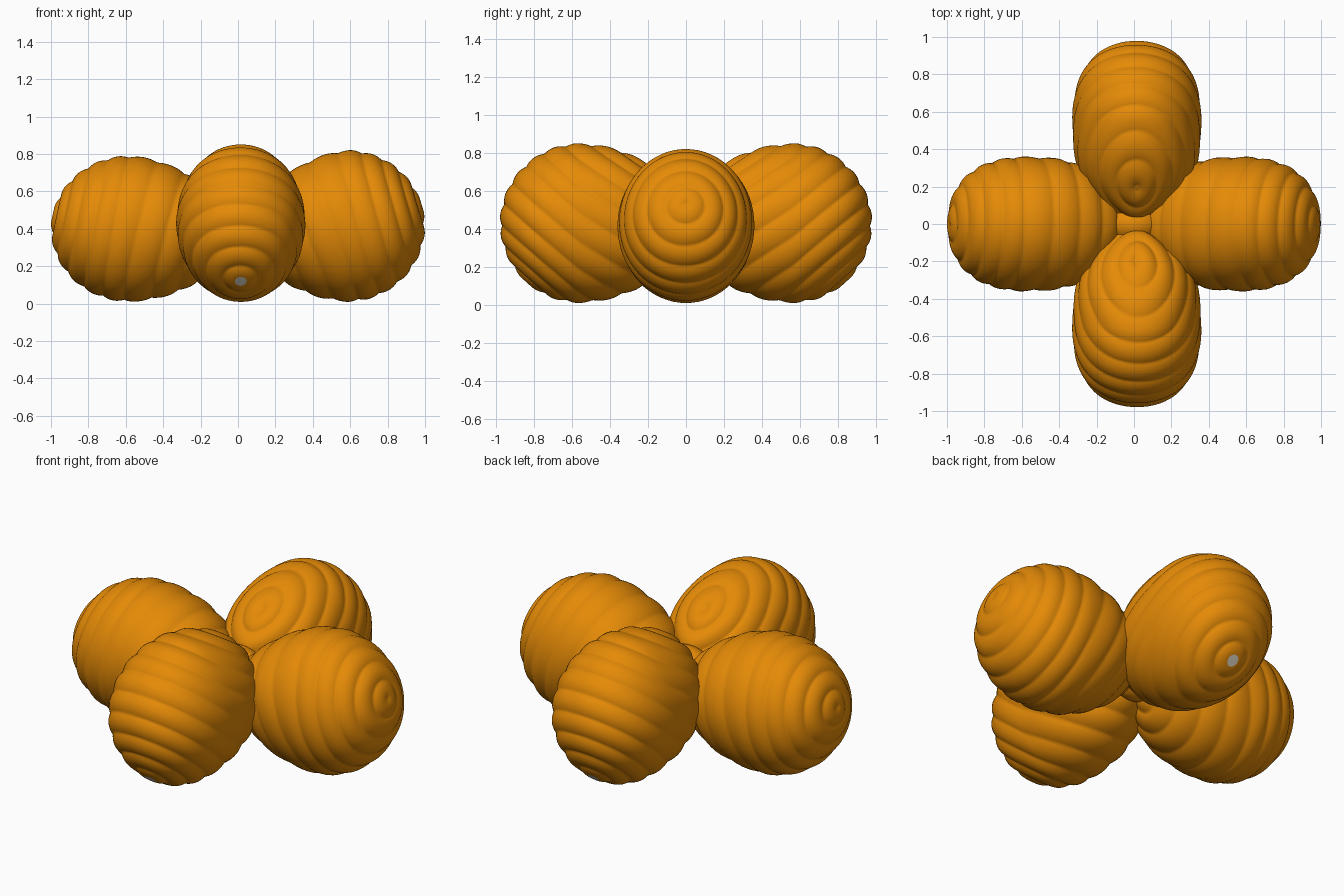
import bpy, bmesh, math
from mathutils import Vector

if "Cube" in bpy.data.objects:
    bpy.data.objects.remove(bpy.data.objects["Cube"])


def material(name, rgb):
    m = bpy.data.materials.new(name)
    m.diffuse_color = (*rgb, 1)
    m.use_nodes = True
    m.node_tree.nodes["Principled BSDF"].inputs["Base Color"].default_value = m.diffuse_color
    return m


ORANGE = material("pumpkin orange", (0.78, 0.255, 0.002))
GREY = material("pale grey", (0.75, 0.7, 0.6))


def finish(name, bm, mats):
    me = bpy.data.meshes.new(name)
    bm.to_mesh(me)
    bm.free()
    for m in mats:
        me.materials.append(m)
    me.polygons.foreach_set("use_smooth", [True] * len(me.polygons))
    ob = bpy.data.objects.new(name, me)
    bpy.context.collection.objects.link(ob)
    return ob


def pod(name, heading, tilt, centre, outer, inner, width, height, tapers, shift=0, open_tip=False):
    """Ribbed lobe: rings run round a tilted axis, the inner half tapers to the middle."""
    out = Vector((math.cos(heading), math.sin(heading), 0))
    side = Vector((-out.y, out.x, 0))
    axis = Vector((math.cos(tilt), 0, math.sin(tilt)))      # local: outward, side, up
    e1 = Vector((0, 1, 0))
    e2 = axis.cross(e1)
    rings, segs, ribs = 144, 64, 11
    start, end = (0.085 if open_tip else 0.01), math.pi - 0.01
    bm = bmesh.new()
    rows = []
    for i in range(rings + 1):
        th = start + (end - start) * i / rings
        row = []
        for j in range(segs):
            a = 2 * math.pi * j / segs
            # slightly wandering ribs with rounded crests
            phase = th * ribs + 0.5 * math.sin(a + 0.6) * math.sin(th) + 0.3
            r = 0.972 + 0.03 * abs(math.sin(phase)) ** 0.8
            p = (axis * math.cos(th) + (e1 * math.cos(a) + e2 * math.sin(a)) * math.sin(th)) * r
            u = abs(p.x)
            if p.x > 0:                                     # blunt outer end
                reach, wide, k = outer, 1 + 0.16 * u * u, 1
            else:                                           # narrowing inner end
                reach, wide = inner, 1 + 0.3 * u ** 2 - 0.6 * u ** 4
                k = 1 - tapers[0 if p.z > 0 else 1] * u ** 1.5
            q = out * (centre[0] + p.x * reach) + side * (p.y * width * wide)
            q.x += shift
            q.z = centre[1] + p.z * height * k
            row.append(bm.verts.new(q))
        rows.append(row)
    for lo, hi in zip(rows, rows[1:]):
        for j in range(segs):
            n = (j + 1) % segs
            bm.faces.new((lo[j], hi[j], hi[n], lo[n]))
    tip = bm.faces.new(rows[0])
    bm.faces.new(rows[-1][::-1])
    if open_tip:
        tip.material_index = 1                              # pale spot at the tip
    bmesh.ops.recalc_face_normals(bm, faces=bm.faces)
    return finish(name, bm, [ORANGE, GREY] if open_tip else [ORANGE])


# front and back lobes: tip points outward and down
for name, h in (("front_lobe", -90), ("back_lobe", 90)):
    pod(name, math.radians(h), math.radians(-48), (0.56, 0.43), 0.42, 0.56,
        0.345, 0.42, (0.05, 0.05), 0.015, True)

# left and right lobes: tip points outward and slightly up
pod("right_lobe", 0, math.radians(17), (0.585, 0.415), 0.415, 0.56, 0.36, 0.405, (0.35, 0.15))
pod("left_lobe", math.pi, math.radians(12), (0.585, 0.40), 0.415, 0.56, 0.36, 0.39, (0.2, 0.05))

# small core joining the lobes
bm = bmesh.new()
bmesh.ops.create_uvsphere(bm, u_segments=32, v_segments=16, radius=1)
for v in bm.verts:
    v.co = Vector((v.co.x * 0.17, v.co.y * 0.12, 0.42 + v.co.z * 0.16))
finish("core", bm, [ORANGE])
